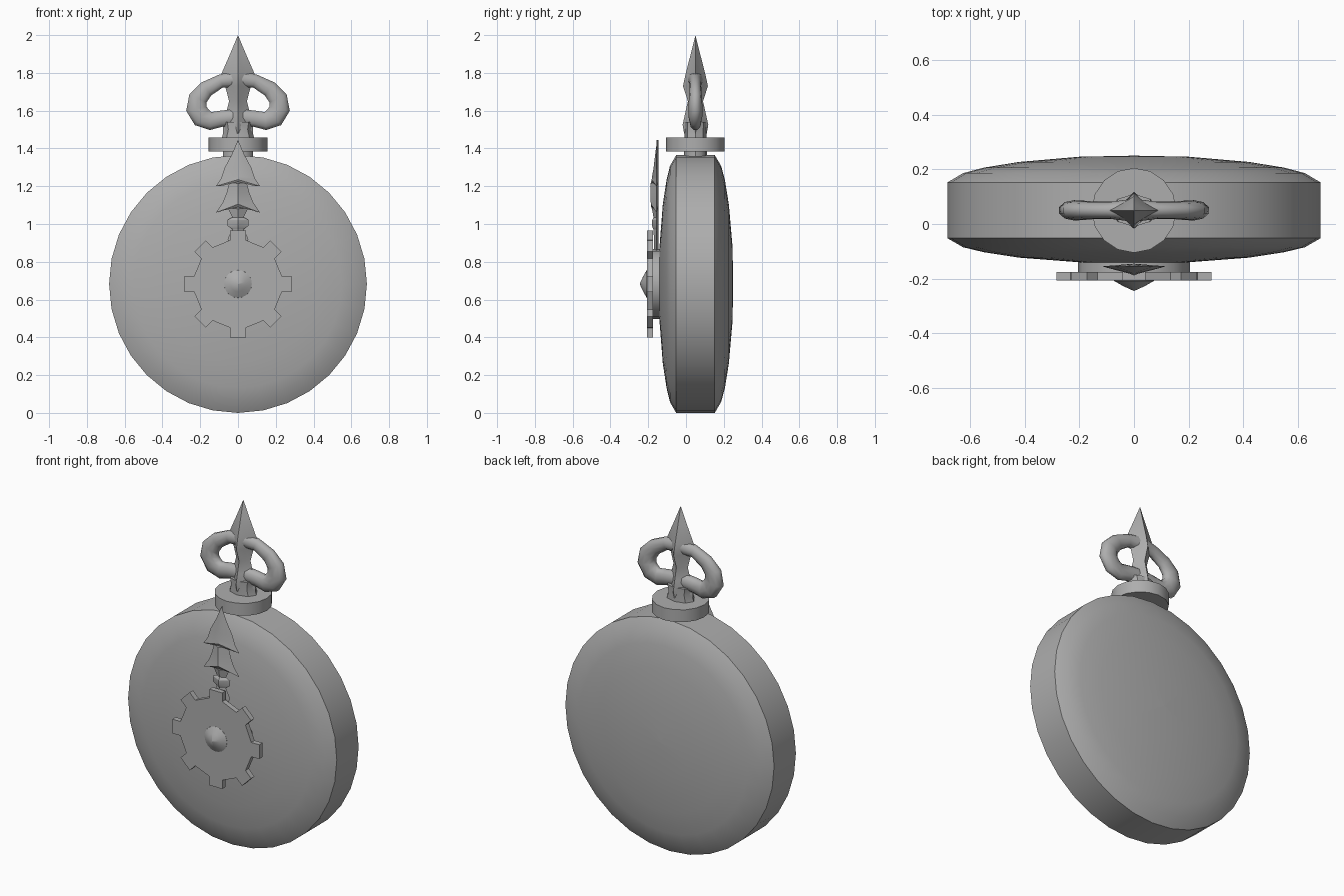
import bpy, bmesh, math
from mathutils import Vector

cube = bpy.data.objects.get("Cube")
if cube:
    bpy.data.objects.remove(cube, do_unlink=True)

metal = bpy.data.materials.new("grey_metal")
metal.use_nodes = True
GREY = (0.42, 0.42, 0.42, 1)
metal.diffuse_color = GREY
metal.node_tree.nodes["Principled BSDF"].inputs["Base Color"].default_value = GREY


def finish(bm, name, angle=35):
    """Clean the mesh, shade it and add it to the scene."""
    bmesh.ops.remove_doubles(bm, verts=bm.verts, dist=0.0005)
    bmesh.ops.recalc_face_normals(bm, faces=bm.faces)
    me = bpy.data.meshes.new(name)
    bm.to_mesh(me)
    bm.free()
    me.materials.append(metal)
    me.shade_smooth()
    me.set_sharp_from_angle(angle=math.radians(angle))
    ob = bpy.data.objects.new(name, me)
    bpy.context.collection.objects.link(ob)
    return ob


def loft(bm, rings):
    """Bridge rings of equal point count and cap both ends."""
    vs = [[bm.verts.new(p) for p in ring] for ring in rings]
    n = len(vs[0])
    for a, b in zip(vs, vs[1:]):
        for i in range(n):
            j = (i + 1) % n
            bm.faces.new((a[i], a[j], b[j], b[i]))
    bm.faces.new(vs[0])
    bm.faces.new(vs[-1])


def circle(n, rx, ry):
    return [(rx * math.sin(2 * math.pi * i / n), ry * math.cos(2 * math.pi * i / n))
            for i in range(n)]


def lathe_y(name, profile, n, sx=1, sz=1):
    """Turned part around the watch axis; profile is (radius, y)."""
    bm = bmesh.new()
    loft(bm, [[(x, y, ZC + z) for x, z in circle(n, r * sx, r * sz)] for r, y in profile])
    return finish(bm, name)


def lathe_z(name, profile, n):
    """Upright part; profile is (half width x, half depth y, z)."""
    bm = bmesh.new()
    loft(bm, [[(x, YC + y, z) for x, y in circle(n, rx, ry)] for rx, ry, z in profile])
    return finish(bm, name)


ZC = 0.6825   # height of the watch axis
YC = 0.05     # depth centre of the crown

# Case with domed front and back
lathe_y("case", [(0.0005, -0.146), (0.2, -0.14), (0.42, -0.123), (0.55, -0.103), (0.625, -0.085),
                 (0.6825, -0.052), (0.6825, 0.152), (0.625, 0.186), (0.55, 0.206),
                 (0.42, 0.227), (0.2, 0.246), (0.0005, 0.25)], 32)

# Crown disc, the neck under it and the stem above it
lathe_z("crown_neck", [(0.08, 0.06, 1.34), (0.08, 0.06, 1.39)], 12)
lathe_z("crown_disc", [(0.155, 0.155, 1.385), (0.155, 0.155, 1.458)], 16)
lathe_z("crown_stem", [(0.088, 0.058, 1.45), (0.072, 0.058, 1.50), (0.08, 0.06, 1.54)], 8)

# Spear-shaped spine of the finial, with a ridged diamond section
bm = bmesh.new()
spine = [(0.08, 0.06, 1.48), (0.08, 0.068, 1.525), (0.065, 0.056, 1.58), (0.047, 0.04, 1.65),
         (0.068, 0.066, 1.73), (0.088, 0.052, 1.795), (0.042, 0.025, 1.9), (0.0003, 0.0003, 2.0)]
loft(bm, [[(x * k, YC + y * k, z) for (x, y), k in zip(circle(8, rx, ry), [1, 0.68] * 4)]
          for rx, ry, z in spine])
finish(bm, "finial_spine", 50)

# Side loops of the finial: (x, z, half width, half depth)
path = [(0.02, 1.765, 0.045, 0.04), (0.09, 1.757, 0.037, 0.03), (0.168, 1.715, 0.045, 0.031),
        (0.212, 1.665, 0.053, 0.035), (0.220, 1.61, 0.058, 0.037), (0.192, 1.565, 0.058, 0.036),
        (0.145, 1.545, 0.05, 0.032), (0.09, 1.557, 0.045, 0.032), (0.02, 1.565, 0.045, 0.035)]
for side, label in ((1, "left"), (-1, "right")):
    bm = bmesh.new()
    rings = []
    for i, (x, z, w, d) in enumerate(path):
        a, b = path[max(i - 1, 0)], path[min(i + 1, len(path) - 1)]
        t = Vector((b[0] - a[0], b[1] - a[1])).normalized()
        rings.append([(side * (x - t.y * u), YC + v, z + t.x * u) for u, v in circle(10, w, d)])
    loft(bm, rings)
    finish(bm, "finial_loop_" + label, 60)

# Gear with eight square teeth
bm = bmesh.new()
outline = []
for i in range(8):
    a = i * math.pi / 4
    for r, w in ((0.232, -0.042), (0.284, -0.042), (0.284, 0.042), (0.232, 0.042)):
        outline.append((r * math.sin(a) + w * math.cos(a), r * math.cos(a) - w * math.sin(a)))
loft(bm, [[(x, y, ZC + z) for x, z in outline] for y in (-0.207, -0.176)])
finish(bm, "gear", 20)

# Backing plate behind the gear and pointed hub in front
lathe_y("gear_backing", [(1, -0.177), (1, -0.135)], 16, 0.205, 0.185)
lathe_y("gear_hub", [(0.075, -0.2), (0.073, -0.208), (0.04, -0.227), (0.0004, -0.245)], 24)

# Barbed hand: edge x, edge z, ridge z, ridge y
rows = [(0.0, 1.445, 1.445, -0.153), (0.032, 1.37, 1.37, -0.163), (0.072, 1.295, 1.295, -0.172),
        (0.09, 1.24, 1.255, -0.179), (0.117, 1.20, 1.235, -0.182), (0.08, 1.203, 1.225, -0.184),
        (0.047, 1.218, 1.215, -0.187), (0.06, 1.165, 1.17, -0.188), (0.08, 1.115, 1.13, -0.188),
        (0.117, 1.06, 1.105, -0.186), (0.085, 1.07, 1.09, -0.184), (0.055, 1.085, 1.08, -0.18),
        (0.03, 1.035, 1.035, -0.172), (0.055, 1.022, 1.02, -0.18), (0.055, 0.99, 0.99, -0.18),
        (0.03, 0.972, 0.97, -0.172), (0.055, 0.92, 0.925, -0.17), (0.04, 0.86, 0.86, -0.168)]
bm = bmesh.new()
for side in (1, -1):
    for back in (False, True):
        edge = [bm.verts.new((side * x, -0.155, z)) for x, z, _, _ in rows]
        ridge = [bm.verts.new((0, -0.145 if back else y, zc)) for _, _, zc, y in rows]
        for i in range(len(rows) - 1):
            bm.faces.new((edge[i], ridge[i], ridge[i + 1], edge[i + 1]))
finish(bm, "hand", 30)
